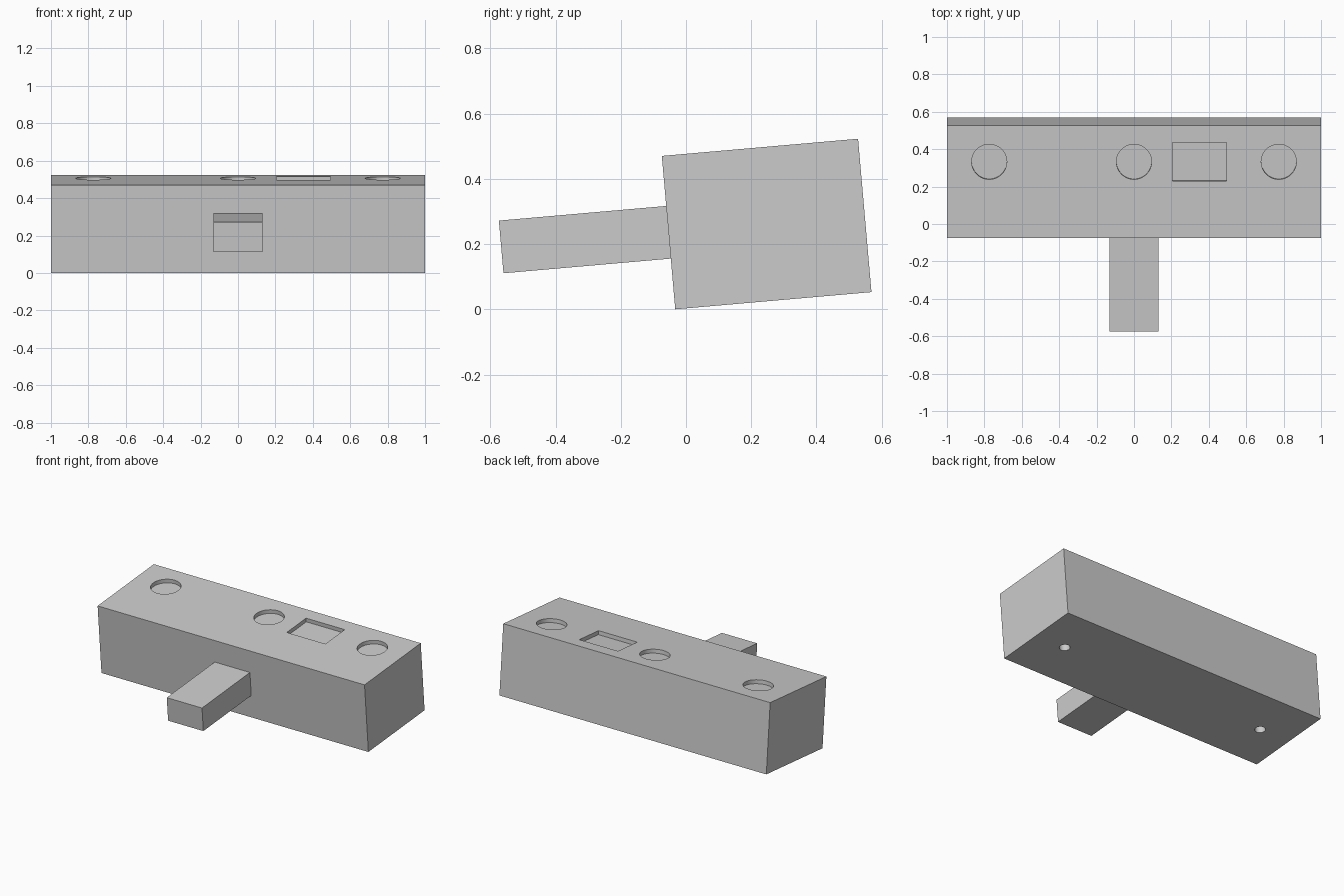
import bpy, math
from mathutils import Matrix, Vector

if "Cube" in bpy.data.objects:
    bpy.data.objects.remove(bpy.data.objects["Cube"], do_unlink=True)

DEPTH, HEIGHT = 0.604, 0.472
# Everything is laid out square, then leaned back about the lower front edge
LEAN = Matrix.Translation((0, -0.033, 0)) @ Matrix.Rotation(math.radians(5), 4, 'X')

grey = bpy.data.materials.new("light_grey")
grey.use_nodes = True
colour = (0.6, 0.6, 0.6, 1)
grey.diffuse_color = colour
grey.node_tree.nodes["Principled BSDF"].inputs["Base Color"].default_value = colour


def finish(obj, name, centre):
    obj.name = name
    obj.data.transform(LEAN @ Matrix.Translation(Vector(centre)))
    obj.data.materials.append(grey)
    return obj


def box(name, centre, size):
    bpy.ops.mesh.primitive_cube_add(size=1)
    obj = bpy.context.object
    obj.data.transform(Matrix.Diagonal((*size, 1)))
    return finish(obj, name, centre)


def cylinder(name, centre, radius, height):
    bpy.ops.mesh.primitive_cylinder_add(vertices=48, radius=radius, depth=height)
    return finish(bpy.context.object, name, centre)


# Main block and the arm on its front
body = box("body", (0, DEPTH / 2, HEIGHT / 2), (2, DEPTH, HEIGHT))
arm = box("front_arm", (0, -0.2575, 0.237), (0.264, 0.515, 0.162))

# Shallow pockets in the top, small holes in the underside
POCKET = 0.026
cutters = [cylinder("round_pocket_cutter", (x, 0.408, HEIGHT), 0.094, 2 * POCKET)
           for x in (-0.774, 0, 0.774)]
cutters.append(box("square_pocket_cutter", (0.35, 0.408, HEIGHT), (0.29, 0.207, 2 * POCKET)))
cutters += [cylinder("screw_hole_cutter", (x, DEPTH / 2, 0), 0.033, 0.3)
            for x in (-0.774, 0.774)]

for cutter in cutters:
    mod = body.modifiers.new(cutter.name, 'BOOLEAN')
    mod.operation = 'DIFFERENCE'
    mod.solver = 'EXACT'
    mod.object = cutter
    bpy.context.view_layer.objects.active = body
    bpy.ops.object.modifier_apply(modifier=mod.name)
    bpy.data.objects.remove(cutter, do_unlink=True)

# Smooth hole walls with crisp rims
bpy.ops.object.select_all(action='DESELECT')
body.select_set(True)
bpy.context.view_layer.objects.active = body
bpy.ops.object.shade_smooth_by_angle(angle=math.radians(30))
